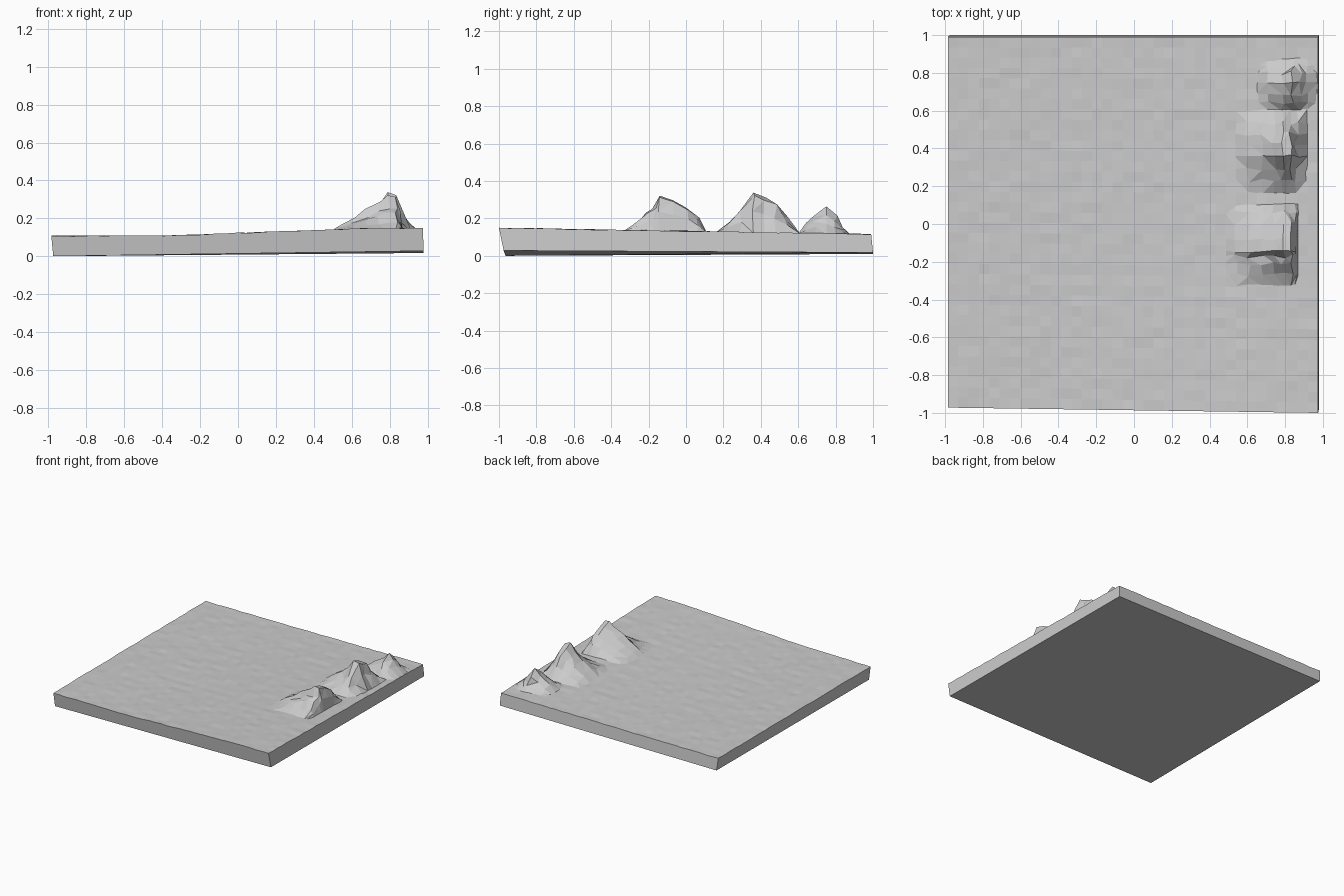
import bpy, bmesh, random

if "Cube" in bpy.data.objects:
    bpy.data.objects.remove(bpy.data.objects["Cube"])

random.seed(4)

rock = bpy.data.materials.new("stone_grey")
rock.diffuse_color = (0.6, 0.6, 0.6, 1)
rock.use_nodes = True
rock.node_tree.nodes["Principled BSDF"].inputs["Base Color"].default_value = rock.diffuse_color


def ground(x, y):
    """Height of the plain: level on the left, rising to the front right."""
    rise = min(max((x + 0.4) / 1.1, 0), 1)
    t = (y + 1) / 2
    return 0.107 + rise * (0.042 * (1 - t) + 0.008 * t)


def make_object(name, bm):
    bmesh.ops.recalc_face_normals(bm, faces=list(bm.faces))
    mesh = bpy.data.meshes.new(name)
    bm.to_mesh(mesh)
    bm.free()
    mesh.materials.append(rock)
    obj = bpy.data.objects.new(name, mesh)
    bpy.context.collection.objects.link(obj)
    return obj


def grid_faces(bm, v):
    for i in range(len(v) - 1):
        for j in range(len(v[0]) - 1):
            bm.faces.new((v[i][j], v[i + 1][j], v[i + 1][j + 1], v[i][j + 1]))


# terrain slab: uneven gridded top, straight walls, slightly tilted base
bm = bmesh.new()
N = 36
top = []
for i in range(N + 1):
    s = i / N
    x = -0.985 + 1.96 * s
    row = []
    for j in range(N + 1):
        t = j / N
        front = -0.972 - 0.028 * s
        y = front + (0.99 - front) * t
        row.append(bm.verts.new((x, y, ground(x, y) + random.uniform(-.0025, .0025))))
    top.append(row)
grid_faces(bm, top)
fl, fr, br, bl = [bm.verts.new(c) for c in
                  ((-0.975, -0.965, 0), (0.98, -0.975, 0.028),
                   (0.98, 1, 0.017), (-0.975, 1, 0.01))]
bm.faces.new((fl, bl, br, fr))
walls = (([r[0] for r in top], fl, fr), (top[-1], fr, br),
         ([r[-1] for r in top], bl, br), (top[0], fl, bl))
for chain, a, b in walls:
    bm.faces.new(list(chain) + [b, a])
make_object("terrain_slab", bm)


# mountains: two cross-profiles (position, relative height) multiplied together
def mountain(name, height, xs, ys):
    bm = bmesh.new()
    v = []
    for x, hx in xs:
        row = []
        for y, hy in ys:
            h = (hx * hy) ** 0.88
            inner = 0 < h < 1
            dx, dy = [random.uniform(-.013, .013) if inner else 0 for _ in "xy"]
            h *= random.uniform(0.88, 1.08) if inner and h < 0.8 else 1
            row.append(bm.verts.new((x + dx, y + dy, ground(x, y) - 0.003 + height * h)))
        v.append(row)
    grid_faces(bm, v)
    bmesh.ops.triangulate(bm, faces=list(bm.faces)[::2])
    return make_object(name, bm)


mountain("near_mountain", 0.19,
         [(.48, 0), (.54, .14), (.61, .34), (.68, .55), (.74, .8), (.79, 1), (.83, .95), (.85, .5), (.87, 0)],
         [(-.33, 0), (-.27, .2), (-.21, .45), (-.17, .62), (-.14, 1), (-.08, .86), (0, .6), (.06, .34), (.11, 0)])
mountain("middle_mountain", 0.215,
         [(.53, 0), (.6, .2), (.68, .45), (.74, .7), (.79, 1), (.83, .92), (.86, .5), (.92, 0)],
         [(.16, 0), (.23, .21), (.29, .5), (.36, 1), (.42, .86), (.48, .7), (.53, .35), (.61, 0)])
mountain("far_mountain", 0.148,
         [(.65, 0), (.71, .3), (.78, .65), (.84, 1), (.88, .65), (.92, .35), (.975, 0)],
         [(.6, 0), (.64, .33), (.69, .65), (.75, 1), (.8, .6), (.84, .2), (.88, 0)])
